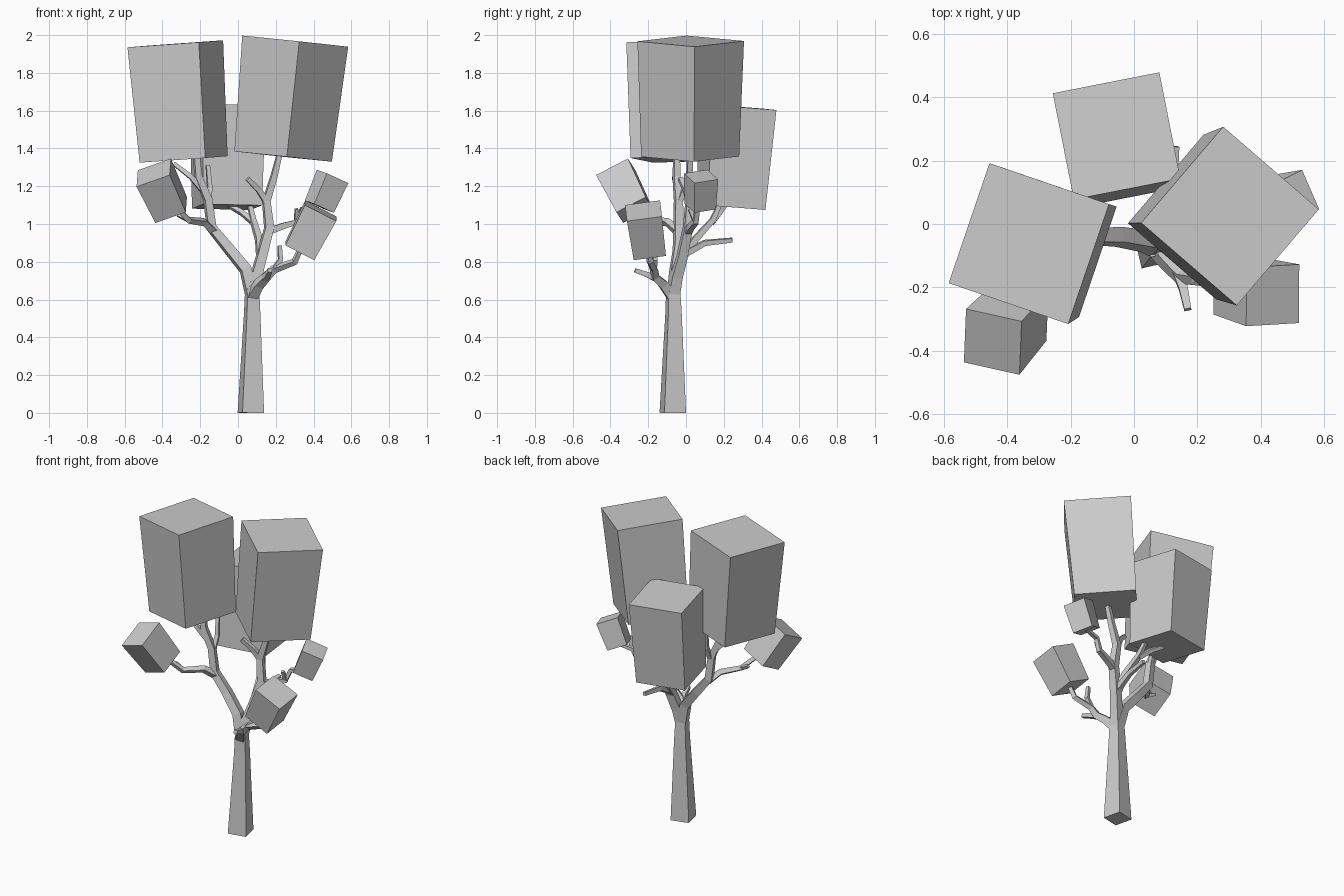
import bpy
import bmesh
from math import sin, cos, radians
from mathutils import Vector

default_cube = bpy.data.objects.get("Cube")
if default_cube:
    bpy.data.objects.remove(default_cube, do_unlink=True)

# One plain material for the whole tree
grey = bpy.data.materials.new("plain_grey")
grey.use_nodes = True
grey_colour = (0.6, 0.6, 0.6, 1)
grey.diffuse_color = grey_colour
grey.node_tree.nodes["Principled BSDF"].inputs["Base Color"].default_value = grey_colour


def finish(name, bm):
    """Turn a bmesh into a flat shaded object."""
    bmesh.ops.recalc_face_normals(bm, faces=bm.faces)
    mesh = bpy.data.meshes.new(name)
    bm.to_mesh(mesh)
    bm.free()
    mesh.materials.append(grey)
    obj = bpy.data.objects.new(name, mesh)
    bpy.context.collection.objects.link(obj)
    return obj


def skin_rings(bm, rings):
    """Bridge a sequence of four-sided rings and cap both ends."""
    for lower, upper in zip(rings, rings[1:]):
        for i in range(4):
            j = (i + 1) % 4
            bm.faces.new((lower[i], lower[j], upper[j], upper[i]))
    bm.faces.new(rings[0])
    bm.faces.new(rings[-1])


def square_ring(bm, centre, side_x, side_y, half):
    corners = ((-1, -1), (1, -1), (1, 1), (-1, 1))
    return [bm.verts.new(centre + (side_x * a + side_y * b) * half) for a, b in corners]


def flat_direction(axis, yaw):
    """Direction square to the axis whose plan heading is yaw."""
    heading = Vector((cos(radians(yaw)), sin(radians(yaw)), 0))
    heading.z = -heading.dot(axis) / axis.z
    return heading.normalized()


def foliage(name, bottom, top, yaw, size, taper=0.92):
    """Leaning block of leaves, slightly narrower at its lower end."""
    bottom, top = Vector(bottom), Vector(top)
    axis = (top - bottom).normalized()
    side_x = flat_direction(axis, yaw)
    side_y = axis.cross(side_x)
    bm = bmesh.new()
    rings = [square_ring(bm, bottom, side_x, side_y, size * taper / 2),
             square_ring(bm, top, side_x, side_y, size / 2)]
    skin_rings(bm, rings)
    return finish(name, bm)


def limb(name, points, widths, yaw=13):
    """Square tube along a path; the width fades evenly between the given values."""
    points = [Vector(p) for p in points]
    last = len(points) - 1
    bm = bmesh.new()
    rings = []
    axis = Vector((0, 0, 1))
    side_x = flat_direction(axis, yaw)
    for i, point in enumerate(points):
        before = (point - points[max(i - 1, 0)]).normalized()
        after = (points[min(i + 1, last)] - point).normalized()
        tangent = (before + after).normalized()
        side_x = axis.rotation_difference(tangent) @ side_x
        axis = tangent
        t = i / last * (len(widths) - 1)
        k = min(int(t), len(widths) - 2)
        width = widths[k] + (widths[k + 1] - widths[k]) * (t - k)
        rings.append(square_ring(bm, point, side_x, axis.cross(side_x), width / 2))
    skin_rings(bm, rings)
    return finish(name, bm)


# Leaf blocks
foliage("large_foliage_right", (-.288, -.06, 1.342), (-.332, -.062, 1.954), -18.9, .4)
foliage("large_foliage_left", (.239, .022, 1.357), (.303, .025, 1.968), 49.5, .4)
foliage("large_foliage_back", (-.058, .236, 1.09), (-.055, .278, 1.62), 11.1, .343)
foliage("small_foliage_right", (-.354, -.273, 1.074), (-.446, -.372, 1.272), -12.6, .19)
foliage("small_foliage_front", (.328, -.196, .859), (.438, -.225, 1.07), 3.4, .187)
foliage("small_foliage_left", (.431, .075, 1.092), (.501, .08, 1.252), 113.4, .137)

# Trunk
limb("trunk", [(.068, -.07, 0), (.075, -.066, .53), (.075, -.068, .66)], [.117, .072, .062])

# Right main limb and its twigs
limb("right_limb", [(.075, -.068, .62), (.04, -.055, .76), (-.05, -.04, .87), (-.14, -.04, .98),
                    (-.16, -.04, 1.13), (-.21, -.05, 1.25), (-.22, -.05, 1.36)], [.06, .045, .03])
limb("right_outer_branch", [(-.13, -.04, .96), (-.18, -.1, 1.01), (-.26, -.2, 1.02),
                            (-.34, -.26, 1.1)], [.038, .022])
limb("right_outer_twig", [(-.26, -.2, 1.02), (-.32, -.19, 1.05)], [.022, .018])
limb("right_upper_branch", [(-.17, -.04, 1.16), (-.25, -.06, 1.25), (-.34, -.05, 1.32)], [.03, .02])
limb("right_inner_twig", [(-.155, -.04, 1.1), (-.15, 0, 1.2), (-.16, .02, 1.31)], [.028, .02])

# Left main limb and its twigs
limb("left_limb", [(.075, -.068, .62), (.095, -.05, .72), (.125, -.02, .83), (.165, .01, .98),
                   (.15, .02, 1.12), (.19, .02, 1.25), (.22, .02, 1.37)], [.06, .045, .026])
limb("left_inner_twig", [(.15, .02, 1.12), (.11, 0, 1.18), (.05, -.03, 1.24)], [.034, .024])
limb("left_outer_branch", [(.16, .01, .96), (.24, .03, .99), (.31, .05, 1.01),
                           (.34, .06, 1.08), (.43, .075, 1.1)], [.036, .02])
limb("left_outer_twig", [(.31, .05, 1.01), (.31, .02, 1.08)], [.024, .018])

# Back branches
limb("back_branch", [(.12, -.02, .82), (.11, .05, .92), (.08, .14, 1.02), (.06, .18, 1.11)],
     [.04, .022])
limb("back_inner_branch", [(.08, .14, 1.01), (.02, .18, 1.06), (-.05, .21, 1.1)], [.028, .022])
limb("back_low_branch", [(.12, -.01, .84), (.12, .1, .9), (.13, .245, .915)], [.034, .022])

# Front low branches
limb("front_limb", [(.075, -.075, .62), (.11, -.12, .68), (.15, -.165, .72), (.19, -.17, .76),
                    (.3, -.19, .8), (.33, -.2, .87)], [.055, .035, .022])
limb("front_tip", [(.14, -.155, .71), (.155, -.2, .73), (.17, -.27, .755)], [.035, .022])
limb("front_twig", [(.19, -.17, .76), (.225, -.165, .81), (.22, -.16, .885)], [.028, .02])
